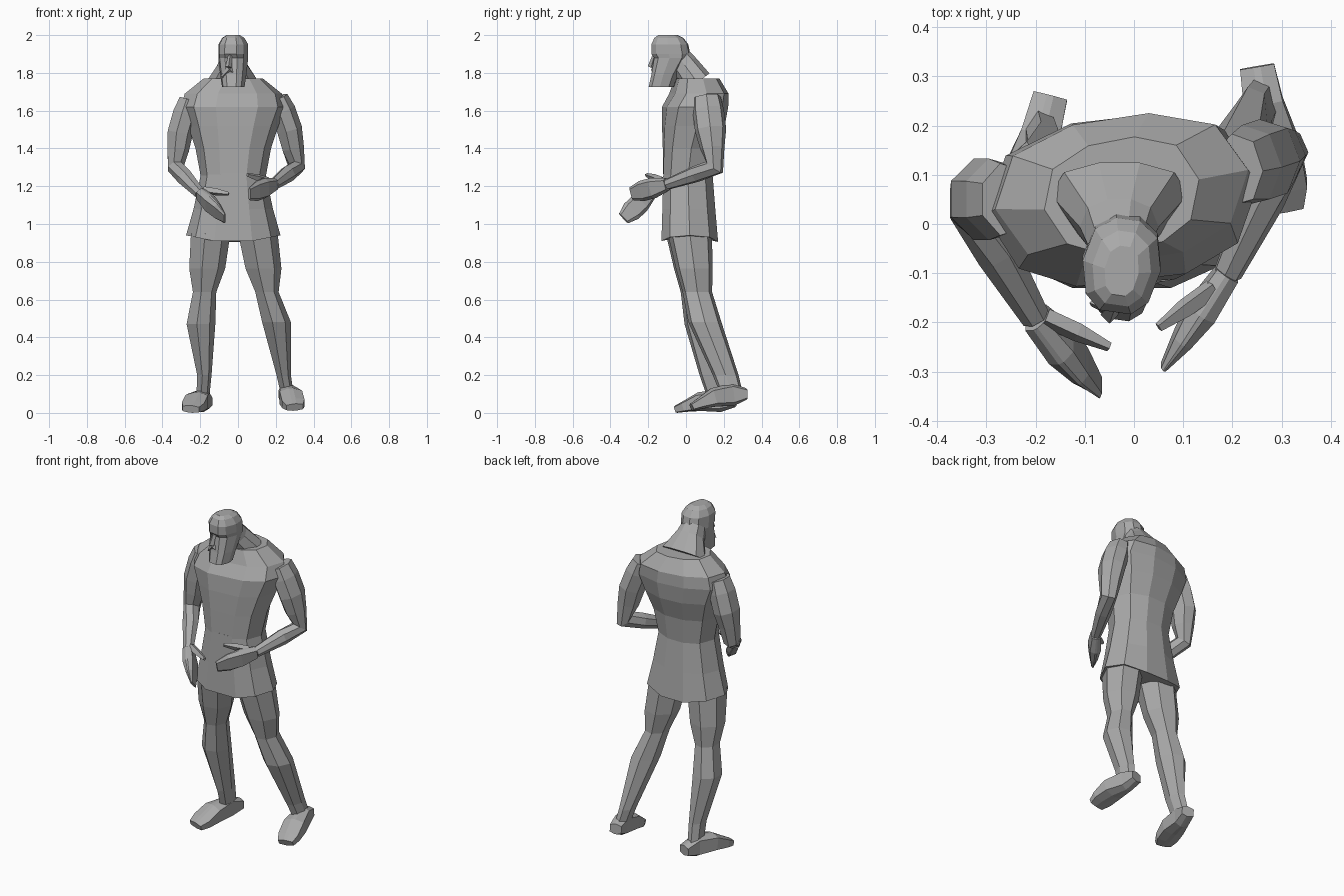
import bpy, bmesh, math
from mathutils import Vector, Matrix

if "Cube" in bpy.data.objects:
    bpy.data.objects.remove(bpy.data.objects["Cube"])

GREY = (.4, .4, .4, 1)
stone = bpy.data.materials.new("stone_grey")
stone.use_nodes = True
stone.diffuse_color = GREY
stone.node_tree.nodes["Principled BSDF"].inputs["Base Color"].default_value = GREY


def mirrored(half):
    """Complete a half outline across its middle."""
    return half + [(-u, v) for u, v in reversed(half)]


def polygon(sides):
    return [(math.cos(math.tau * i / sides), math.sin(math.tau * i / sides)) for i in range(sides)]


# Cross-sections as unit outlines: across, then front to back
BODY = mirrored([(.4, -1), (.8, -.7), (1, 0), (.8, .7), (.3, 1)])
BLADE = mirrored([(.2, -1), (1, -.7), (1, .7), (.2, 1)])
LIMB = polygon(7)
WEDGE = polygon(4)


def skin(name, rings):
    """Bridge equal rings into one closed, flat-shaded part."""
    bm = bmesh.new()
    loops = [[bm.verts.new(point) for point in ring] for ring in rings]
    for low, high in zip(loops, loops[1:]):
        for i in range(len(low)):
            bm.faces.new((low[i - 1], low[i], high[i], high[i - 1]))
    bm.faces.new(loops[0])
    bm.faces.new(loops[-1])
    bmesh.ops.recalc_face_normals(bm, faces=bm.faces)
    mesh = bpy.data.meshes.new(name)
    bm.to_mesh(mesh)
    bm.free()
    mesh.materials.append(stone)
    part = bpy.data.objects.new(name, mesh)
    bpy.context.collection.objects.link(part)


def stack(name, rows, yaw_low=0, yaw_high=0, side_rise=0):
    """Level rings of height, depth position, half width, half depth, twisting upward."""
    rings = []
    for i, (z, y, wide, deep) in enumerate(rows):
        yaw = yaw_low + (yaw_high - yaw_low) * i / (len(rows) - 1)
        turn = Matrix.Rotation(math.radians(yaw), 3, 'Z')
        rise = side_rise if i == 0 else 0
        centre = Vector((-.025, y, z))
        rings.append([centre + turn @ Vector((u * wide, v * deep, abs(u) * rise))
                      for u, v in BODY])
    skin(name, rings)


def along(joints, station):
    """Point on a chain of joints; whole stations are the joints themselves."""
    i = min(int(station), len(joints) - 2)
    return Vector(joints[i]).lerp(Vector(joints[i + 1]), station - i)


def limb(name, outline, joints, sizes, level=False, hint=(1, 0, 0)):
    """Rings at (station, half width, half depth), square to the chain or level."""
    centres = [along(joints, size[0]) for size in sizes]
    last = len(centres) - 1
    rings = []
    for i, (centre, (station, wide, deep)) in enumerate(zip(centres, sizes)):
        tangent = Vector((0, 0, 1))
        if not level:
            tangent = (centres[min(i + 1, last)] - centres[max(i - 1, 0)]).normalized()
        across = Vector(hint)
        across = (across - tangent * across.dot(tangent)).normalized()
        up = tangent.cross(across)
        rings.append([centre + across * u * wide + up * v * deep for u, v in outline])
    skin(name, rings)


# Tunic skirt, twisted upper body and sloping neck
stack("tunic_skirt", [
    (.89, .02, .25, .15),
    (1.08, .015, .21, .14),
    (1.27, .01, .17, .13)], side_rise=.05)
stack("torso", [
    (1.24, .01, .17, .13),
    (1.4, .02, .2, .14),
    (1.52, .04, .24, .16),
    (1.62, .05, .28, .165),
    (1.69, .07, .26, .145),
    (1.77, .06, .16, .11)], yaw_high=11)
limb("neck", BODY, [(-.03, .06, 1.75), (-.03, -.05, 1.9)],
     [(0, .14, .08), (.6, .08, .07), (1, .06, .06)])

# Head with square beard, sunken eyes and brow
stack("head", [
    (1.725, -.13, .06, .065),
    (1.79, -.11, .07, .07),
    (1.88, -.075, .08, .09),
    (1.9, -.08, .08, .1),
    (1.95, -.085, .08, .095),
    (1.985, -.09, .06, .075),
    (2, -.095, .035, .05)], yaw_low=-8, yaw_high=-8)
limb("nose", WEDGE, [(-.05, -.185, 1.83), (-.04, -.165, 1.9)],
     [(0, .018, .018), (1, .01, .01)])
for side in (-1, 1):
    limb("moustache", WEDGE, [(-.045, -.175, 1.82), (-.045 + side * .04, -.16, 1.78)],
         [(0, .012, .015), (1, .008, .008)], hint=(0, 1, 0))

# Pose: the left leg steps back and out, both arms bend forward
POSE = {
    "left": dict(
        hip=(.1, .02, .95), knee=(.15, .06, .64), calf=(.2, .1, .48), ankle=(.24, .21, .2),
        heel=(.25, .32, .1), toe=(.3, .03, .03),
        shoulder=(.21, .11, 1.67), bicep=(.27, .13, 1.5), elbow=(.31, .15, 1.3),
        wrist=(.19, -.1, 1.21), fingertip=(.06, -.29, 1.16),
        thumb_root=(.16, -.13, 1.23), thumb_tip=(.05, -.21, 1.26)),
    "right": dict(
        hip=(-.15, .01, .95), knee=(-.18, .05, .64), calf=(-.2, .08, .47), ankle=(-.18, .14, .2),
        heel=(-.17, .26, .06), toe=(-.25, -.05, .02),
        shoulder=(-.26, .05, 1.66), bicep=(-.31, .05, 1.48), elbow=(-.33, .03, 1.3),
        wrist=(-.2, -.19, 1.16), fingertip=(-.07, -.33, 1.03),
        thumb_root=(-.18, -.19, 1.18), thumb_tip=(-.05, -.25, 1.16)),
}

for side, pose in POSE.items():
    # Leg, running down into the heel
    foot_top = Vector(pose["heel"]).lerp(Vector(pose["toe"]), .25)
    limb(side + "_leg", LIMB,
         [pose["hip"], pose["knee"], pose["calf"], pose["ankle"], foot_top],
         [(0, .11, .12), (.6, .1, .1), (1, .065, .08), (2, .08, .09),
          (3, .04, .07), (4, .035, .06)], level=True)

    # Foot, with a raised instep
    instep = Vector(pose["heel"]).lerp(Vector(pose["toe"]), .5) + Vector((0, 0, .03))
    limb(side + "_foot", BLADE, [pose["heel"], instep, pose["toe"]],
         [(0, .035, .03), (.5, .04, .06), (1.2, .06, .05), (1.7, .06, .03), (2, .045, .02)])

    # Arm from shoulder to wrist
    limb(side + "_arm", LIMB,
         [pose["shoulder"], pose["bicep"], pose["elbow"], pose["wrist"]],
         [(0, .055, .075), (.4, .07, .085), (1, .07, .085), (1.5, .06, .065),
          (2, .045, .055), (2.4, .045, .045), (3, .03, .03)])

    # Mitten hand and separate thumb
    limb(side + "_hand", BLADE, [pose["wrist"], pose["fingertip"]],
         [(0, .025, .035), (.4, .03, .055), (.7, .02, .055), (1, .006, .035)])
    limb(side + "_thumb", WEDGE, [pose["thumb_root"], pose["thumb_tip"]],
         [(0, .02, .02), (.5, .02, .02), (1, .01, .01)])
